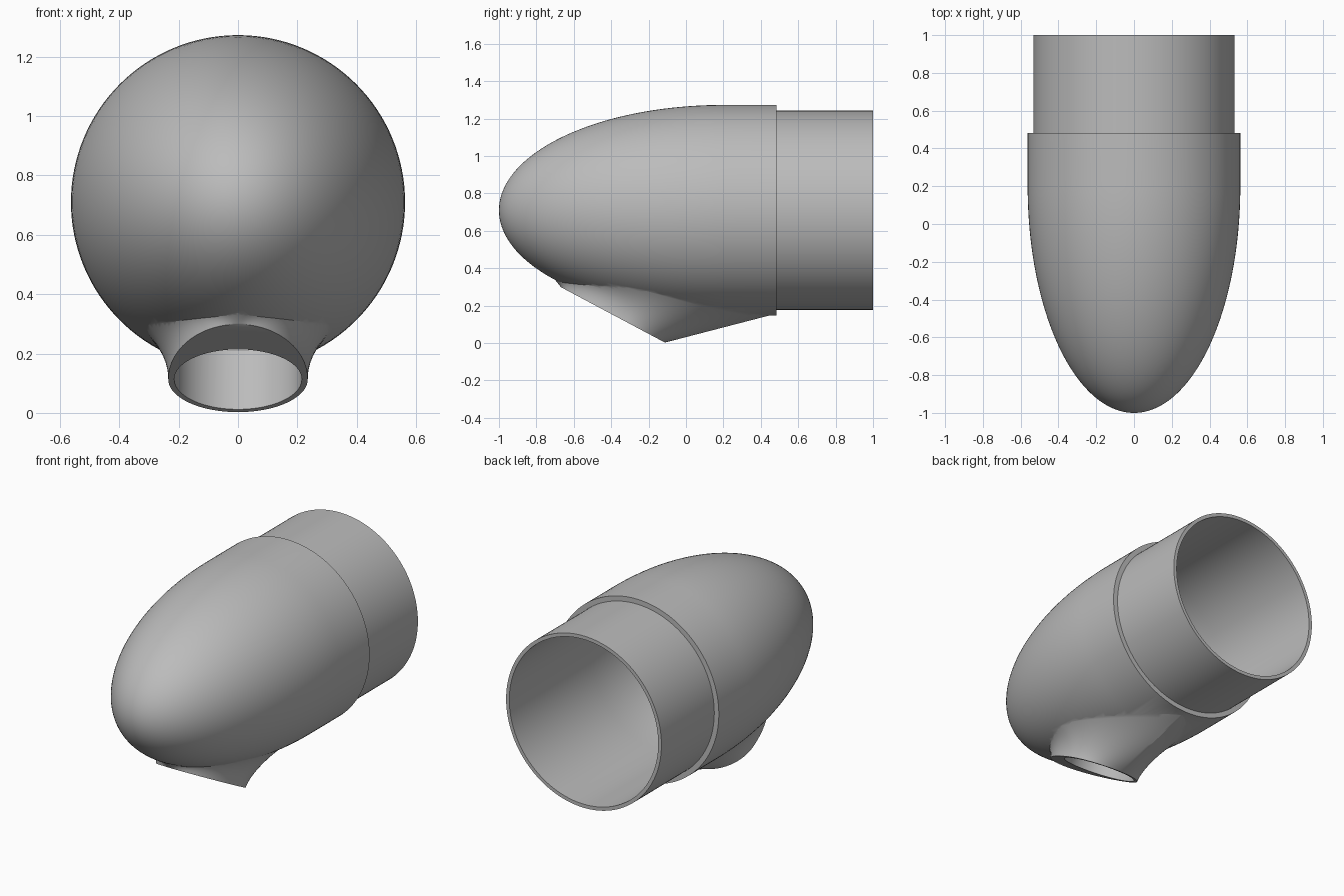
import bpy, bmesh
from math import sin, cos, pi, sqrt, radians
from mathutils import Vector

cube = bpy.data.objects.get("Cube")
if cube:
    bpy.data.objects.remove(cube, do_unlink=True)

AXIS_Z = 0.71                      # height of the body axis
NOSE_Y, NOSE_LEN, RADIUS = 0.2, 1.2, 0.563
SEGS = 128

grey = bpy.data.materials.new("plain grey")
grey.use_nodes = True
colour = (0.5, 0.5, 0.5, 1)
grey.diffuse_color = colour
grey.node_tree.nodes["Principled BSDF"].inputs["Base Color"].default_value = colour


def make_object(name, bm):
    bmesh.ops.recalc_face_normals(bm, faces=bm.faces)
    mesh = bpy.data.meshes.new(name)
    bm.to_mesh(mesh)
    bm.free()
    mesh.materials.append(grey)
    obj = bpy.data.objects.new(name, mesh)
    bpy.context.collection.objects.link(obj)
    return obj


def skin(bm, rings):
    """Join rings of vertices with quads."""
    for a, b in zip(rings, rings[1:]):
        n = len(a)
        for i in range(n):
            j = (i + 1) % n
            bm.faces.new((a[i], a[j], b[j], b[i]))


def revolve(name, profile):
    """Solid of revolution about the body axis from (y, radius) points."""
    bm = bmesh.new()
    tip = bm.verts.new((0, profile[0][0], AXIS_Z))
    rings = []
    for y, r in profile[1:]:
        rings.append([bm.verts.new((r * sin(2 * pi * i / SEGS), y,
                                    AXIS_Z + r * cos(2 * pi * i / SEGS)))
                      for i in range(SEGS)])
    for i in range(SEGS):
        bm.faces.new((tip, rings[0][i], rings[0][(i + 1) % SEGS]))
    skin(bm, rings)
    bm.faces.new(rings[-1])
    return make_object(name, bm)


def nose(length, radius, steps=40):
    return [(NOSE_Y - length * cos(pi / 2 * i / steps), radius * sin(pi / 2 * i / steps))
            for i in range(steps + 1)]


def combine(target, tool, operation):
    mod = target.modifiers.new(operation.title(), 'BOOLEAN')
    mod.operation, mod.solver, mod.object = operation, 'EXACT', tool
    bpy.ops.object.select_all(action='DESELECT')
    bpy.context.view_layer.objects.active = target
    target.select_set(True)
    bpy.ops.object.modifier_apply(modifier=mod.name)
    bpy.data.objects.remove(tool, do_unlink=True)


def body_underside(x, y):
    k = min(0, (y - NOSE_Y) / NOSE_LEN)
    r = RADIUS * sqrt(1 - k * k) - 0.008
    return AXIS_Z - sqrt(r * r - x * x)


# Bullet-shaped body with a narrower rear collar
body = revolve("nose_housing", nose(NOSE_LEN, RADIUS) +
               [(0.483, RADIUS), (0.483, 0.532), (1, 0.532)])

# Inlet fairing: teardrop rim blended into the underside of the body
centre = Vector((0, -0.32, 0.113))
forward = Vector((0, -0.883, 0.47))
inward = Vector((0, 0.47, 0.883))
bm = bmesh.new()
STEPS, COUNT = 16, 96
rings = [[] for _ in range(STEPS + 1)]
for i in range(COUNT):
    t = 2 * pi * i / COUNT
    c, s = cos(t), sin(t)
    rim = centre + forward * c * (0.395 if c > 0 else 0.235) + Vector((0.235 * s, 0, 0))
    x = 0.33 * s * (1 if c > 0 else abs(s) ** 0.4)
    y = -0.3 - c * (0.41 if c > 0 else 0.775)
    foot = Vector((x, y, body_underside(x, y)))
    bend = ((rim + foot) / 2).lerp(rim + inward * 0.12, abs(s))
    for k in range(STEPS + 1):
        u = k / STEPS
        p = rim * (1 - u) ** 2 + bend * 2 * u * (1 - u) + foot * u * u
        rings[k].append(bm.verts.new(p))
skin(bm, rings)
bm.faces.new(rings[0])
hub = bm.verts.new((0, -0.2, 0.5))
for i in range(COUNT):
    bm.faces.new((rings[-1][i], rings[-1][(i + 1) % COUNT], hub))
combine(body, make_object("inlet_fairing", bm), 'UNION')

# Hollow interior, open at the rear
combine(body, revolve("cavity", nose(1.17, 0.51) + [(1.1, 0.51)]), 'DIFFERENCE')

# Round inlet bore square to the rim
bm = bmesh.new()
rings = [[bm.verts.new(centre + inward * d + forward * 0.215 * cos(2 * pi * i / COUNT)
                       + Vector((0.215 * sin(2 * pi * i / COUNT), 0, 0)))
          for i in range(COUNT)] for d in (-0.1, 0.45)]
skin(bm, rings)
for ring in rings:
    bm.faces.new(ring)
combine(body, make_object("inlet_bore", bm), 'DIFFERENCE')

bpy.ops.object.shade_smooth_by_angle(angle=radians(30))
